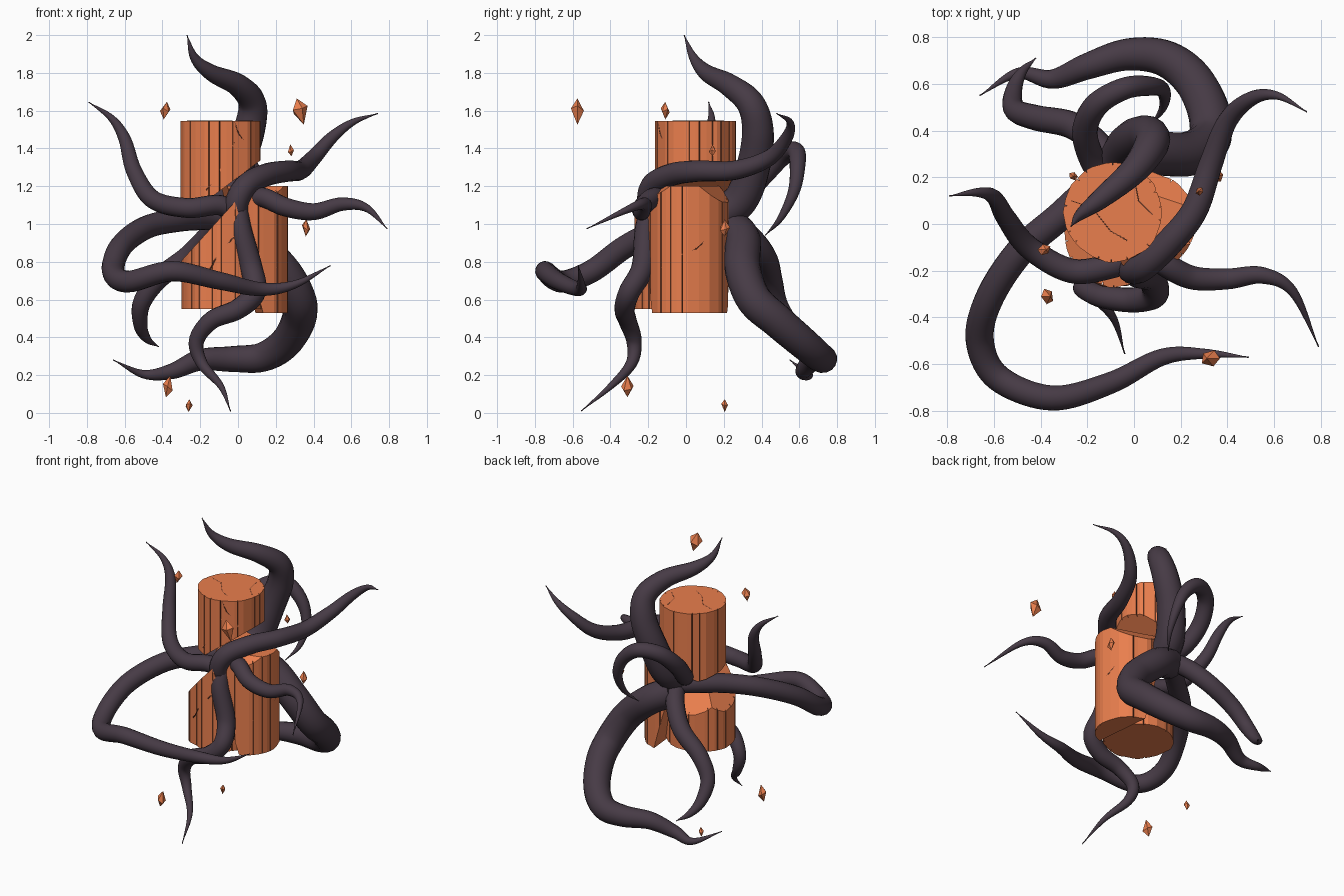
import bpy, bmesh, math, random
from mathutils import Vector, Matrix

if "Cube" in bpy.data.objects:
    bpy.data.objects.remove(bpy.data.objects["Cube"])

random.seed(4)


def material(name, rgb):
    m = bpy.data.materials.new(name)
    m.diffuse_color = (*rgb, 1)
    m.use_nodes = True
    m.node_tree.nodes["Principled BSDF"].inputs["Base Color"].default_value = m.diffuse_color
    return m


WOOD = material("orange_wood", (0.82, 0.21, 0.075))
CRACK = material("crack_brown", (0.2, 0.06, 0.03))
SKIN = material("dark_flesh", (0.062, 0.043, 0.06))


def smooth_path(pts, steps=9):
    """Catmull-Rom samples through the points."""
    p = [Vector(q) for q in pts]
    p = [2 * p[0] - p[1]] + p + [2 * p[-1] - p[-2]]
    out = []
    for i in range(1, len(p) - 2):
        a, b, c, d = p[i - 1:i + 3]
        for k in range(steps):
            t = k / steps
            out.append(0.5 * (2 * b + (c - a) * t + (2 * a - 5 * b + 4 * c - d) * t * t
                              + (3 * b - a - 3 * c + d) * t ** 3))
    return out + [p[-2]]


def tube(name, path, radii, mat, res):
    cu = bpy.data.curves.new(name, 'CURVE')
    cu.dimensions = '3D'
    cu.bevel_depth = 1
    cu.bevel_resolution = res
    cu.use_fill_caps = True
    s = cu.splines.new('POLY')
    s.points.add(len(path) - 1)
    for pt, co, r in zip(s.points, path, radii):
        pt.co = (*co, 1)
        pt.radius = r
    s.use_smooth = True
    ob = bpy.data.objects.new(name, cu)
    bpy.context.collection.objects.link(ob)
    cu.materials.append(mat)
    bpy.ops.object.select_all(action='DESELECT')
    bpy.context.view_layer.objects.active = ob
    ob.select_set(True)
    bpy.ops.object.convert(target='MESH')


def tentacle(name, base, pts, power=2.8):
    path = smooth_path(pts)
    n = len(path) - 1
    tube(name, path, [max(0.003, base * (1 - (i / n) ** power)) for i in range(n + 1)], SKIN, 6)


# Tentacles, each tapering from the middle of the log to its tip
tentacle("top_tentacle", 0.094, [
    (-0.08, 0.15, 1.03), (-0.05, 0.29, 1.13), (0.0, 0.36, 1.32), (0.06, 0.38, 1.5),
    (0.075, 0.34, 1.64), (0.0, 0.23, 1.735), (-0.14, 0.11, 1.8), (-0.23, 0.04, 1.88), (-0.27, -0.01, 2.0)], 2.2)
tentacle("upper_left_tentacle", 0.054, [
    (0.0, -0.14, 1.05), (-0.1, -0.18, 1.1), (-0.27, -0.2, 1.085), (-0.45, -0.1, 1.13),
    (-0.55, 0.03, 1.28), (-0.6, 0.115, 1.45), (-0.67, 0.135, 1.56), (-0.79, 0.12, 1.645)])
tentacle("left_loop_tentacle", 0.062, [
    (0.0, 0.25, 1.02), (-0.15, 0.18, 1.03), (-0.32, 0.03, 1.02), (-0.49, -0.12, 0.98), (-0.62, -0.32, 0.88),
    (-0.66, -0.5, 0.75), (-0.58, -0.66, 0.695), (-0.35, -0.745, 0.75), (-0.1, -0.68, 0.7),
    (0.12, -0.57, 0.655), (0.3, -0.555, 0.68), (0.49, -0.57, 0.78)], 4.5)
tentacle("lower_back_tentacle", 0.096, [
    (-0.08, 0.25, 0.98), (0.06, 0.3, 0.91), (0.23, 0.3, 0.76), (0.32, 0.36, 0.6), (0.32, 0.48, 0.49),
    (0.25, 0.62, 0.37), (0.13, 0.71, 0.295), (-0.03, 0.725, 0.285), (-0.2, 0.675, 0.28),
    (-0.35, 0.62, 0.22), (-0.5, 0.645, 0.205), (-0.66, 0.55, 0.28)])
tentacle("lower_left_tentacle", 0.06, [
    (-0.06, 0.18, 1.03), (-0.14, 0.32, 0.95), (-0.26, 0.42, 0.83), (-0.42, 0.455, 0.71),
    (-0.51, 0.49, 0.58), (-0.515, 0.57, 0.46), (-0.48, 0.65, 0.39), (-0.42, 0.71, 0.35)])
tentacle("back_curl_tentacle", 0.056, [
    (-0.1, 0.15, 1.05), (-0.18, 0.28, 1.13), (-0.21, 0.4, 1.25), (-0.16, 0.51, 1.36),
    (-0.04, 0.58, 1.385), (0.07, 0.59, 1.3), (0.125, 0.57, 1.17), (0.125, 0.5, 1.03), (0.07, 0.42, 0.94)])
tentacle("upper_right_tentacle", 0.063, [
    (0.03, -0.12, 1.0), (-0.01, -0.19, 1.09), (0.04, -0.18, 1.2), (0.15, -0.08, 1.26), (0.26, 0.06, 1.28),
    (0.33, 0.26, 1.285), (0.4, 0.44, 1.35), (0.5, 0.535, 1.46), (0.61, 0.55, 1.54), (0.74, 0.48, 1.585)])
tentacle("lower_front_tentacle", 0.06, [
    (-0.01, -0.16, 1.12), (0.01, -0.21, 0.98), (0.07, -0.23, 0.77), (0.09, -0.3, 0.64), (0.0, -0.325, 0.55),
    (-0.14, -0.31, 0.49), (-0.22, -0.275, 0.38), (-0.19, -0.29, 0.26), (-0.09, -0.4, 0.14), (-0.04, -0.555, 0.01)])
tentacle("right_tentacle", 0.053, [
    (0.02, -0.08, 1.12), (0.13, -0.17, 1.14), (0.25, -0.23, 1.09), (0.4, -0.235, 1.065),
    (0.55, -0.22, 1.105), (0.68, -0.29, 1.085), (0.79, -0.525, 0.975)])


def log_piece(name, cx, cy, r, z0, z1, cuts):
    """Faceted log with narrow vertical bark grooves, cut by (point, outward normal) planes."""
    bm = bmesh.new()
    ring, dark = [], []
    n = 22
    for i in range(n):
        a = 2 * math.pi * i / n
        rr = r * random.uniform(0.97, 1.01)
        ring.append((a, rr))
        dark.append(False)
        if random.random() < 0.55:
            w = random.uniform(0.012, 0.03)
            a2 = a + random.uniform(0.08, 0.17)
            ring += [(a2, rr), (a2 + w / 2, rr - 0.015), (a2 + w, rr)]
            dark += [True, True, False]
    lo, hi = [[bm.verts.new((cx + q * math.cos(a), cy + q * math.sin(a), z)) for a, q in ring] for z in (z0, z1)]
    lo_mid, hi_mid = bm.verts.new((cx, cy, z0)), bm.verts.new((cx, cy, z1))
    for i in range(len(ring)):
        j = (i + 1) % len(ring)
        f = bm.faces.new((lo[i], lo[j], hi[j], hi[i]))
        f.material_index = int(dark[i])
        bm.faces.new((lo[j], lo[i], lo_mid))
        bm.faces.new((hi[i], hi[j], hi_mid))
    for co, no in cuts:
        bmesh.ops.bisect_plane(bm, geom=bm.verts[:] + bm.edges[:] + bm.faces[:],
                               dist=1e-6, plane_co=co, plane_no=no, clear_outer=True)
        rim = [e for e in bm.edges if e.is_boundary]
        for f in bmesh.ops.holes_fill(bm, edges=rim, sides=0)['faces']:
            f.material_index = 0
        bmesh.ops.triangulate(bm, faces=[f for f in bm.faces if len(f.verts) > 4])
    bmesh.ops.recalc_face_normals(bm, faces=bm.faces)
    bmesh.ops.dissolve_limit(bm, angle_limit=0.002, verts=bm.verts, edges=bm.edges, delimit={'MATERIAL'})
    me = bpy.data.meshes.new(name)
    bm.to_mesh(me)
    bm.free()
    me.materials.append(WOOD)
    me.materials.append(CRACK)
    bpy.context.collection.objects.link(bpy.data.objects.new(name, me))


# Log broken into three pieces
log_piece("upper_log", -0.09, 0.05, 0.213, 0.9, 1.545,
          [((-0.09, 0.05, 1.18), (0.75, 0.0, -1)), ((-0.09, 0.05, 1.09), (-0.1, -0.2, -1))])
log_piece("lower_left_log", -0.08, -0.05, 0.222, 0.55, 1.3,
          [((0.115, -0.1, 0.6), (1, 0.1, 0.28)), ((-0.15, -0.05, 0.97), (-1.1, 0, 1)),
           ((-0.08, 0.17, 0.8), (-0.2, 1, 1)), ((0, 0, 1.06), (0.1, 0.25, 1))])
log_piece("lower_right_log", 0.05, 0.01, 0.213, 0.53, 1.2,
          [((0.105, -0.1, 0.6), (-1, -0.1, -0.28)), ((0.2, -0.12, 1.18), (0.2, -0.8, 1)),
           ((0.2, 0.12, 1.17), (0.3, 0.9, 1))])


# Slanting bark cracks: (centre, radius, [(angle in degrees, z), ...])
CRACKS = [((-0.09, 0.05), 0.208, [(248, 1.18), (262, 1.24), (275, 1.34), (290, 1.43)]),
          ((-0.09, 0.05), 0.208, [(290, 1.54), (298, 1.47), (312, 1.42), (322, 1.31)]),
          ((-0.08, -0.05), 0.218, [(225, 0.68), (250, 0.75), (262, 0.83), (285, 0.93)]),
          ((0.05, 0.01), 0.208, [(318, 0.77), (345, 0.83), (372, 0.87), (395, 0.95)])]
for i, ((cx, cy), r, pts) in enumerate(CRACKS):
    path = [(cx + r * math.cos(math.radians(a)), cy + r * math.sin(math.radians(a)), z) for a, z in pts]
    tube(f"bark_crack_{i + 1}", smooth_path(path, 3), [0.004] * (3 * len(pts) - 2), CRACK, 0)

# Cracks across the sawn top
for i, pts in enumerate([[(-0.27, 0.1), (-0.18, 0.07), (-0.1, -0.03), (-0.03, -0.07)],
                         [(0.0, 0.2), (0.02, 0.1), (0.08, 0.04)]]):
    tube(f"top_crack_{i + 1}", [(x, y, 1.543) for x, y in pts], [0.004] * len(pts), CRACK, 0)

# Floating wood chips, uneven double pyramids: position and half height
for i, (pos, h) in enumerate([((0.33, -0.575, 1.595), 0.072), ((-0.385, -0.11, 1.6), 0.047),
                              ((0.28, 0.14, 1.39), 0.032), ((0.36, 0.205, 0.98), 0.046),
                              ((-0.37, -0.31, 0.14), 0.058), ((-0.26, 0.205, 0.038), 0.034)]):
    bm = bmesh.new()
    tips = [bm.verts.new((0, 0, s * h)) for s in (-1, 1)]
    rim = [bm.verts.new((0.62 * h * math.cos(a), 0.5 * h * math.sin(a), random.uniform(-0.35, 0.35) * h))
           for a in [2 * math.pi * k / 5 for k in range(5)]]
    for k in range(5):
        bm.faces.new((rim[k - 1], rim[k], tips[1]))
        bm.faces.new((rim[k], rim[k - 1], tips[0]))
    bm.transform(Matrix.Translation(pos) @ Matrix.Rotation(random.uniform(-0.3, 0.3), 4, 'Y')
                 @ Matrix.Rotation(0.5 * i, 4, 'Z'))
    me = bpy.data.meshes.new("wood_chip")
    bm.to_mesh(me)
    bm.free()
    me.materials.append(WOOD)
    bpy.context.collection.objects.link(bpy.data.objects.new(f"wood_chip_{i + 1}", me))
